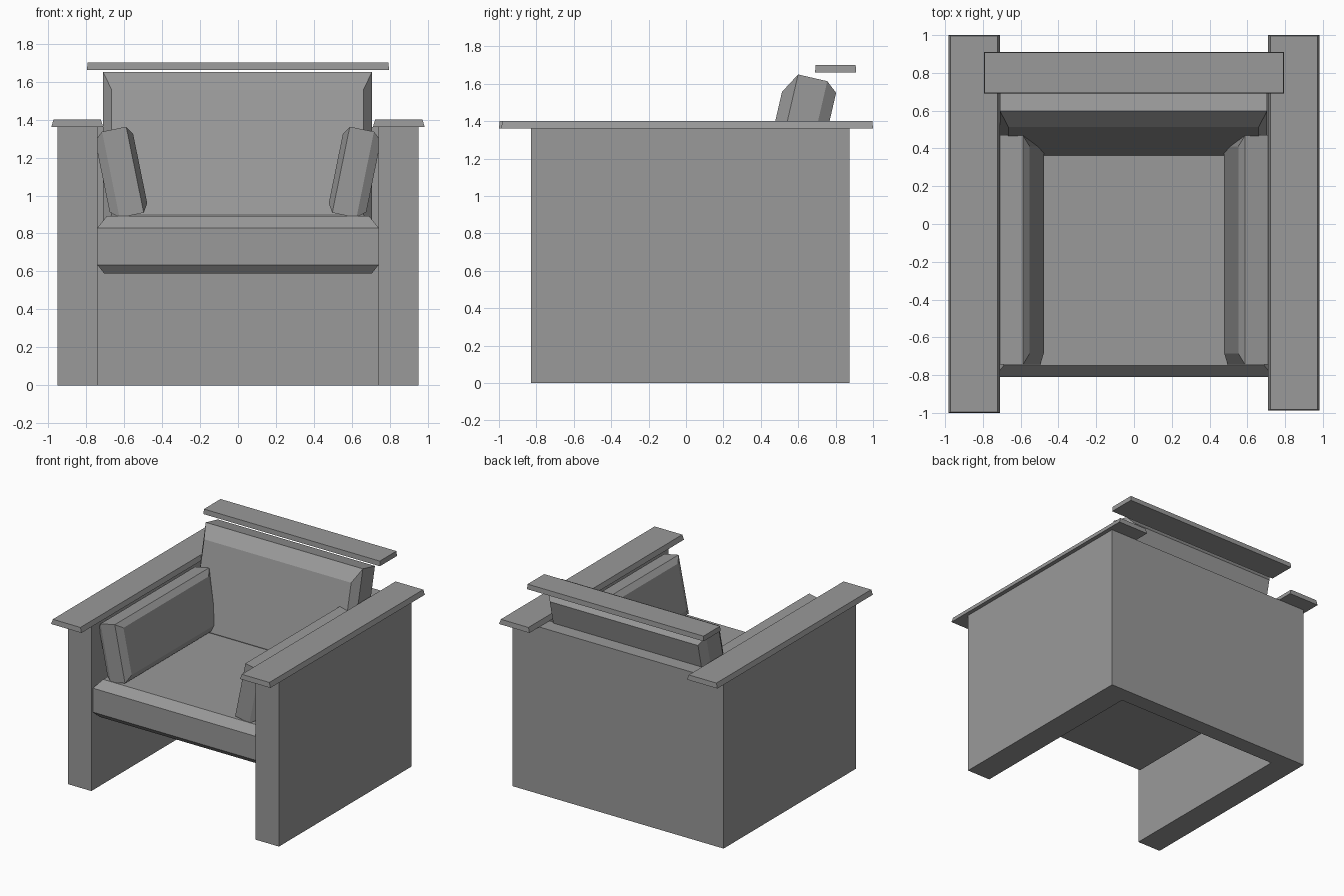
import bpy, bmesh, math
from mathutils import Vector

if "Cube" in bpy.data.objects:
    bpy.data.objects.remove(bpy.data.objects["Cube"])

X, Y, Z = Vector((1, 0, 0)), Vector((0, 1, 0)), Vector((0, 0, 1))

grey = bpy.data.materials.new("dark_grey")
grey.diffuse_color = (.32, .32, .32, 1)
grey.use_nodes = True
grey.node_tree.nodes["Principled BSDF"].inputs["Base Color"].default_value = grey.diffuse_color


def finish(name, bm):
    bmesh.ops.recalc_face_normals(bm, faces=bm.faces)
    mesh = bpy.data.meshes.new(name)
    bm.to_mesh(mesh)
    bm.free()
    mesh.materials.append(grey)
    ob = bpy.data.objects.new(name, mesh)
    bpy.context.collection.objects.link(ob)
    return ob


def loft(name, axes, u, v, layers):
    """Stack of rectangles along axis n; layers = (n, inset_u, inset_v)."""
    U, V, N = axes
    bm = bmesh.new()
    rings = []
    for n, iu, iv in layers:
        a, b, c, d = u[0] + iu, u[1] - iu, v[0] + iv, v[1] - iv
        rings.append([bm.verts.new(U * p + V * q + N * n)
                      for p, q in ((a, c), (b, c), (b, d), (a, d))])
    bm.faces.new(rings[0])
    bm.faces.new(rings[-1])
    for r, s in zip(rings, rings[1:]):
        for i in range(4):
            j = (i + 1) % 4
            bm.faces.new((r[i], r[j], s[j], s[i]))
    return finish(name, bm)


# U-shaped frame: two sides and the back in one extruded footprint
bm = bmesh.new()
outline = [(-.95, -.83), (-.74, -.83), (-.74, .74), (.74, .74),
           (.74, -.83), (.95, -.83), (.95, .873), (-.95, .873)]
base = bm.faces.new([bm.verts.new((x, y, 0)) for x, y in outline])
ext = bmesh.ops.extrude_face_region(bm, geom=[base], use_keep_orig=True)
for e in ext["geom"]:
    if isinstance(e, bmesh.types.BMVert):
        e.co.z = 1.36
finish("frame", bm)

# Seat cushion
loft("seat", (X, Y, Z), (-.74, .74), (-.81, .74),
     [(.59, .035, .04), (.635, 0, 0), (.83, 0, 0), (.892, .05, .06)])

# Leaning back cushion
t = math.radians(13)
up = Vector((0, math.sin(t), math.cos(t)))
back = Vector((0, math.cos(t), -math.sin(t)))
loft("back_cushion", (X, up, back), (-.71, .705), (.85, 1.742),
     [(.15, .045, .11), (.213, 0, 0), (.373, 0, 0), (.433, .04, .05)])

# Top rail above the back cushion
loft("top_rail", (X, Y, Z), (-.795, .795), (.69, .91),
     [(1.66, 0, 0), (1.70, .003, .003)])

# Arm boards and leaning side cushions, both sides
a = math.radians(11.5)
for side, s, front in (("left", -1, -1), ("right", 1, -.987)):
    ends = sorted((s * .71, s * .983))
    loft(side + "_arm_board", (X, Y, Z), ends, (front, 1),
         [(1.36, 0, 0), (1.40, .012, .004)])
    lean = Vector((s * math.sin(a), 0, math.cos(a)))
    inward = Vector((-s * math.cos(a), 0, math.sin(a)))
    loft(side + "_cushion", (Y, lean, inward), (-.745, .47), (.99, 1.452),
         [(-.48, .03, .04), (-.435, 0, 0), (-.305, 0, 0), (-.277, .06, .045)])
